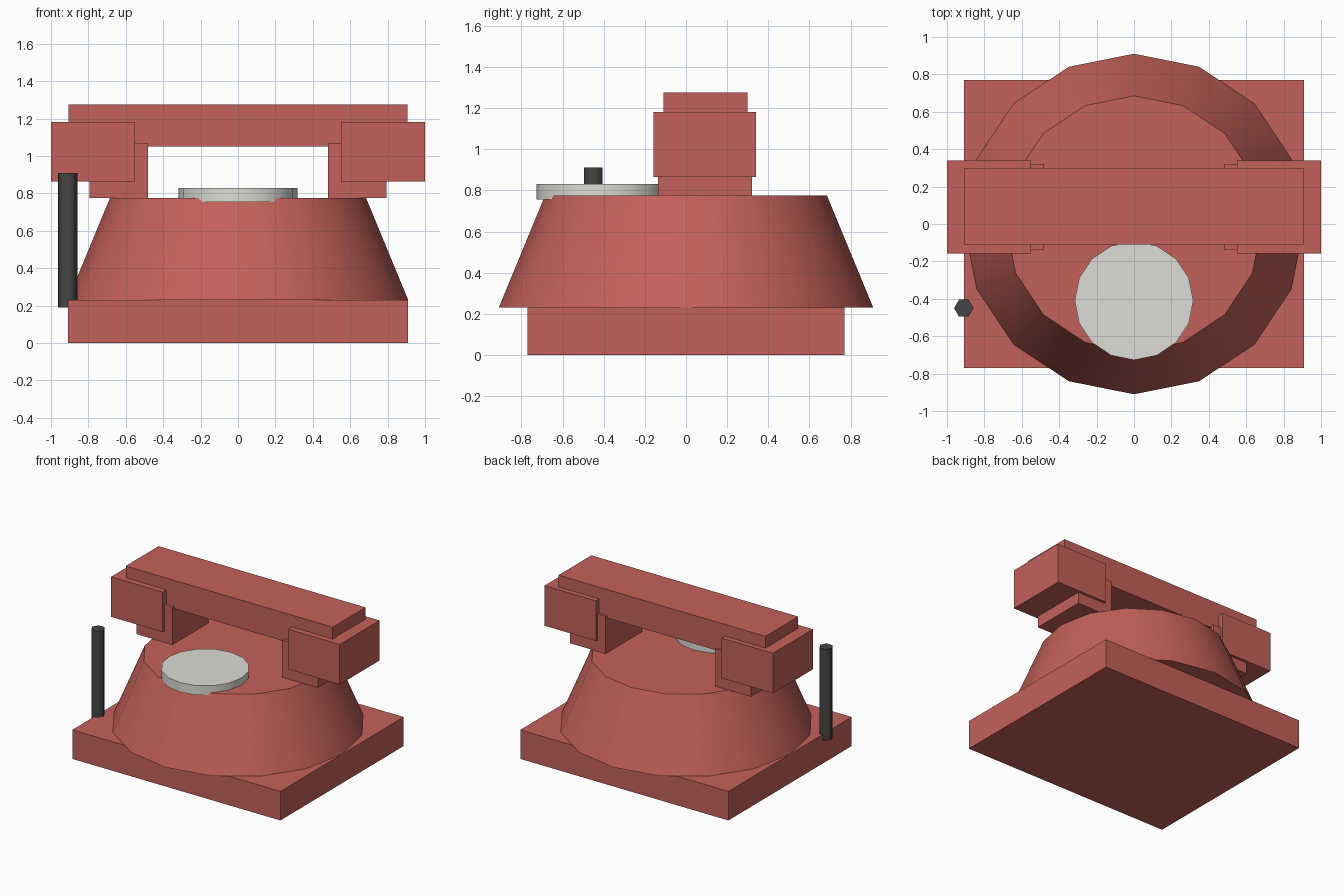
import bpy, math
from mathutils import Matrix

if "Cube" in bpy.data.objects:
    bpy.data.objects.remove(bpy.data.objects["Cube"])


def material(name, color):
    m = bpy.data.materials.new(name)
    m.diffuse_color = (*color, 1)
    m.use_nodes = True
    m.node_tree.nodes["Principled BSDF"].inputs["Base Color"].default_value = m.diffuse_color
    return m


RED = material("red", (0.55, 0.12, 0.10))
CREAM = material("cream", (0.72, 0.72, 0.68))
DARK = material("dark", (0.06, 0.06, 0.06))


def box(name, x, y, z, mat=RED):
    """Box from (min, max) ranges."""
    bpy.ops.mesh.primitive_cube_add(size=1)
    ob = bpy.context.object
    ob.name = name
    lo, hi = zip(x, y, z)
    size = [b - a for a, b in zip(lo, hi)]
    mid = [(a + b) / 2 for a, b in zip(lo, hi)]
    ob.data.transform(Matrix.Translation(mid) @ Matrix.Diagonal((*size, 1)))
    ob.data.materials.append(mat)
    return ob


def cone(name, sides, r1, r2, x, y, z, mat, turn=0):
    """Upright capped cone or cylinder, smooth around the side."""
    bpy.ops.mesh.primitive_cone_add(vertices=sides, radius1=r1, radius2=r2,
                                    depth=z[1] - z[0],
                                    location=(x, y, (z[0] + z[1]) / 2),
                                    rotation=(0, 0, turn))
    ob = bpy.context.object
    ob.name = name
    ob.data.materials.append(mat)
    bpy.ops.object.shade_smooth_by_angle(angle=math.radians(61))
    return ob


# Base and body
box("base", (-0.91, 0.91), (-0.77, 0.77), (0, 0.23))
cone("body", 16, 0.91, 0.685, 0, 0, (0.23, 0.775), RED)

# Dial and side crank rod
cone("dial", 16, 0.317, 0.317, 0, -0.41, (0.755, 0.83), CREAM)
cone("side_rod", 6, 0.052, 0.052, -0.91, -0.45, (0.19, 0.91), DARK, math.pi / 6)

# Handset bar, with an ear block and a cradle post on each side
box("handset_bar", (-0.905, 0.905), (-0.11, 0.30), (1.05, 1.275))
for side, s in (("left", -1), ("right", 1)):
    box(side + "_handset_end", sorted((0.55 * s, 1.0 * s)), (-0.157, 0.34), (0.865, 1.182))
    box(side + "_cradle", sorted((0.48 * s, 0.793 * s)), (-0.135, 0.32), (0.775, 1.07))
